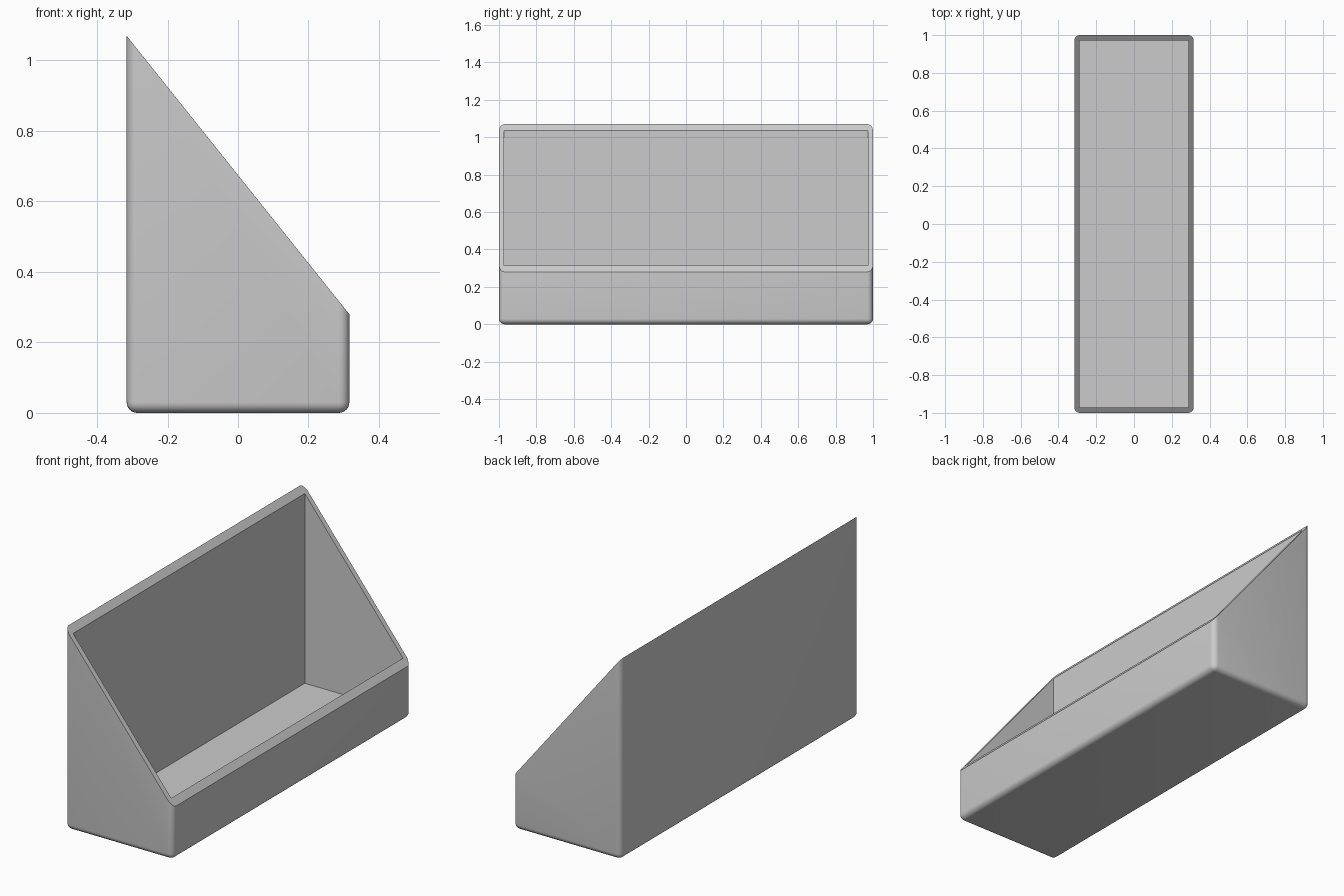
import bpy, bmesh
from math import radians
from mathutils import Matrix, Vector

if "Cube" in bpy.data.objects:
    bpy.data.objects.remove(bpy.data.objects["Cube"], do_unlink=True)

HALF_X, HALF_Y = 0.316, 1.0
BACK_Z, FRONT_Z = 1.07, 0.28
WALL, RADIUS = 0.028, 0.03
TALL = 1.5

grey = bpy.data.materials.new("plain grey")
grey.use_nodes = True
colour = (0.6, 0.6, 0.6, 1)
grey.diffuse_color = colour
grey.node_tree.nodes["Principled BSDF"].inputs["Base Color"].default_value = colour


def add_box(bm, inset):
    """Tall box shrunk by inset on the sides and floor."""
    size = Vector((2 * (HALF_X - inset), 2 * (HALF_Y - inset), TALL - inset))
    place = Matrix.Translation((0, 0, inset + size.z / 2)) @ Matrix.Diagonal(size.to_4d())
    return bmesh.ops.create_cube(bm, size=1, matrix=place)["verts"]


bm = bmesh.new()

# Outer shell: every edge rounded except those around the top
add_box(bm, 0)
edges = [e for e in bm.edges if min(v.co.z for v in e.verts) < TALL / 2]
bmesh.ops.bevel(bm, geom=edges, offset=RADIUS, segments=6, profile=0.5, affect="EDGES")

# Sharp-edged cavity, facing inward
inner = add_box(bm, WALL)
faces = list({f for v in inner for f in v.link_faces})
bmesh.ops.reverse_faces(bm, faces=faces)

# Slice both along the sloping opening and close the rim between them
slope = Vector((BACK_Z - FRONT_Z, 0, 2 * HALF_X)).normalized()
bmesh.ops.bisect_plane(bm, geom=bm.verts[:] + bm.edges[:] + bm.faces[:],
                       plane_co=(-HALF_X, 0, BACK_Z), plane_no=slope, clear_outer=True)
rim_edges = [e for e in bm.edges if e.is_boundary]
bmesh.ops.triangle_fill(bm, edges=rim_edges, use_beauty=True, normal=slope)
bmesh.ops.recalc_face_normals(bm, faces=bm.faces[:])

mesh = bpy.data.meshes.new("sloped_bin")
bm.to_mesh(mesh)
bm.free()
mesh.materials.append(grey)
sloped_bin = bpy.data.objects.new("sloped_bin", mesh)
bpy.context.collection.objects.link(sloped_bin)

# Smooth the rounded edges, keep the rim and cavity crisp
bpy.ops.object.select_all(action="DESELECT")
sloped_bin.select_set(True)
bpy.context.view_layer.objects.active = sloped_bin
bpy.ops.object.shade_smooth_by_angle(angle=radians(30))
